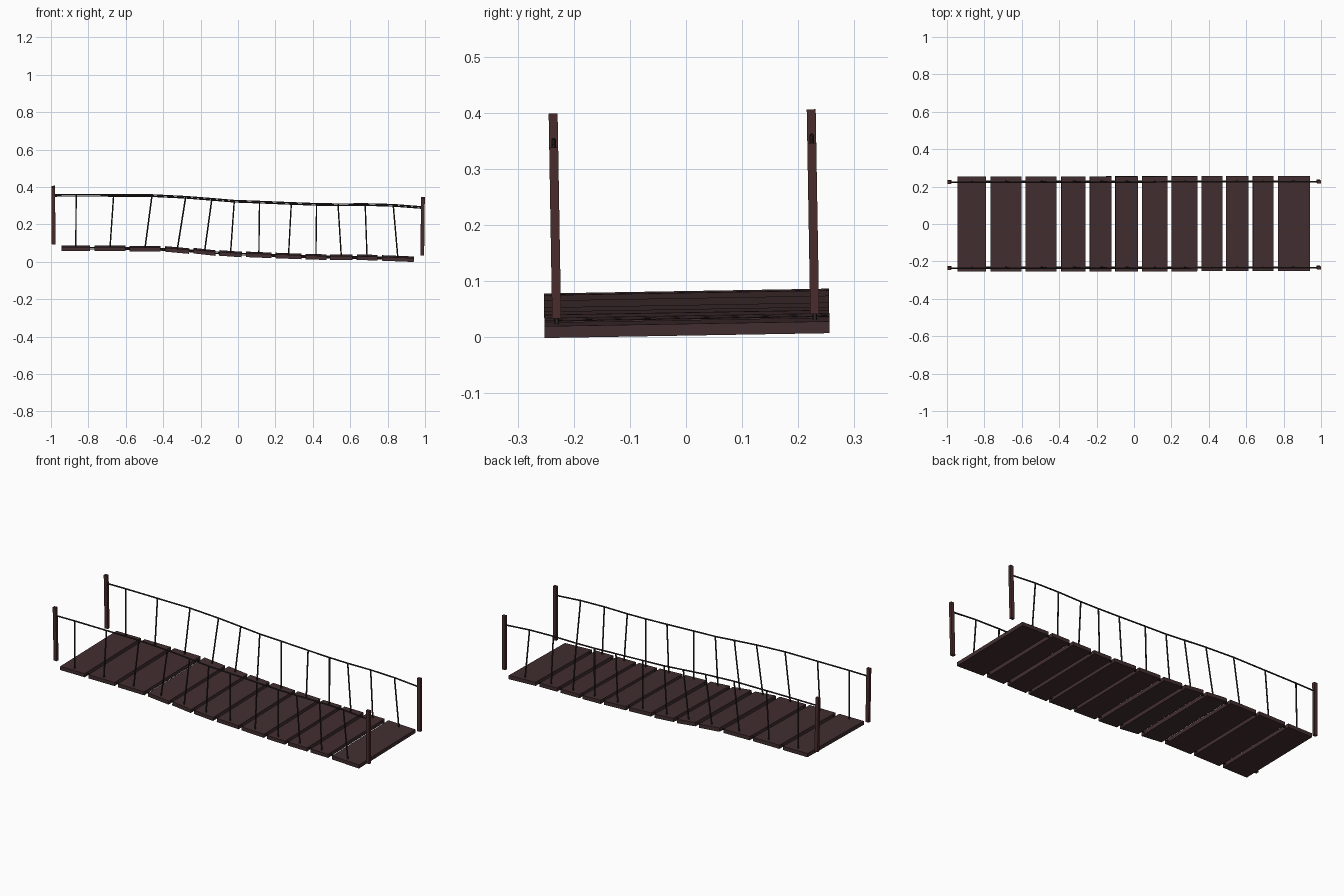
import bpy, bmesh, math
from mathutils import Matrix, Vector

if "Cube" in bpy.data.objects:
    bpy.data.objects.remove(bpy.data.objects["Cube"])

ROLL = Matrix.Rotation(0.017, 4, 'X')   # whole bridge rolls slightly sideways
SIDE_Y = 0.23


def material(name, rgb):
    m = bpy.data.materials.new(name)
    m.diffuse_color = (*rgb, 1)
    m.use_nodes = True
    m.node_tree.nodes["Principled BSDF"].inputs["Base Color"].default_value = m.diffuse_color
    return m


PLANK = material("dark plank wood", (0.054, 0.027, 0.029))
POST = material("reddish post wood", (0.070, 0.025, 0.025))
ROPE = material("dark rope", (0.030, 0.020, 0.020))


def finish(name, bm, mat):
    bm.transform(ROLL)
    bmesh.ops.recalc_face_normals(bm, faces=bm.faces)
    me = bpy.data.meshes.new(name)
    bm.to_mesh(me)
    bm.free()
    me.materials.append(mat)
    ob = bpy.data.objects.new(name, me)
    bpy.context.collection.objects.link(ob)
    return ob


def box(name, centre, size, tilt, mat):
    bm = bmesh.new()
    m = (Matrix.Translation(centre) @ Matrix.Rotation(tilt, 4, 'Y')
         @ Matrix.Diagonal((*size, 1)))
    bmesh.ops.create_cube(bm, size=1, matrix=m)
    return finish(name, bm, mat)


def tube(name, points, radius, mat, sides=6):
    """Thin rope swept along points lying in an x-z plane."""
    pts = [Vector(p) for p in points]
    bm = bmesh.new()
    rings = []
    for i, p in enumerate(pts):
        d = (pts[min(i + 1, len(pts) - 1)] - pts[max(i - 1, 0)]).normalized()
        u = Vector((0, 1, 0))
        v = d.cross(u)
        ring = []
        for k in range(sides):
            a = 2 * math.pi * k / sides
            ring.append(bm.verts.new(p + radius * (math.cos(a) * u + math.sin(a) * v)))
        rings.append(ring)
    for a, b in zip(rings, rings[1:]):
        for k in range(sides):
            n = (k + 1) % sides
            bm.faces.new((a[k], a[n], b[n], b[k]))
    bm.faces.new(rings[0])
    bm.faces.new(rings[-1])
    return finish(name, bm, mat)


# planks: x start, x end, centre height, downward slope
planks = [
    (-0.945, -0.79, 0.072, 0.0), (-0.767, -0.602, 0.072, 0.0),
    (-0.58, -0.415, 0.070, 0.01), (-0.39, -0.26, 0.063, 0.09),
    (-0.238, -0.12, 0.053, 0.11), (-0.10, 0.02, 0.043, 0.07),
    (0.043, 0.18, 0.037, 0.04), (0.20, 0.34, 0.031, 0.04),
    (0.36, 0.473, 0.026, 0.02), (0.493, 0.612, 0.024, 0.01),
    (0.635, 0.745, 0.023, 0.01), (0.77, 0.94, 0.017, 0.04)]
for i, (x0, x1, z, slope) in enumerate(planks):
    box(f"plank_{i + 1}", ((x0 + x1) / 2, 0.002, z), (x1 - x0, 0.508, 0.021), slope, PLANK)

# top of each hanger rope: x, z
tops = [(-0.865, 0.356), (-0.665, 0.355), (-0.46, 0.354), (-0.28, 0.345),
        (-0.14, 0.334), (-0.02, 0.324), (0.115, 0.319), (0.285, 0.312),
        (0.42, 0.307), (0.535, 0.305), (0.68, 0.306), (0.83, 0.302)]

for side, y in (("front", -SIDE_Y), ("back", SIDE_Y)):
    # end posts
    box(f"{side}_left_post", (-0.987, y, 0.250), (0.020, 0.016, 0.305), -0.008, POST)
    box(f"{side}_right_post", (0.987, y, 0.190), (0.020, 0.016, 0.305), 0.012, POST)
    # hand rope and deck rope
    rail = [(-0.985, 0.355)] + tops + [(0.985, 0.290)]
    tube(f"{side}_hand_rope", [(x, y, z) for x, z in rail], 0.004, ROPE)
    deck = [((a + b) / 2, y, z) for a, b, z, s in planks]
    tube(f"{side}_deck_rope", deck, 0.004, ROPE)
    # hangers
    for i, ((tx, tz), (bx, _, bz)) in enumerate(zip(tops, deck)):
        tube(f"{side}_hanger_{i + 1}", [(bx, y, bz), (tx, y, tz)], 0.004, ROPE)
